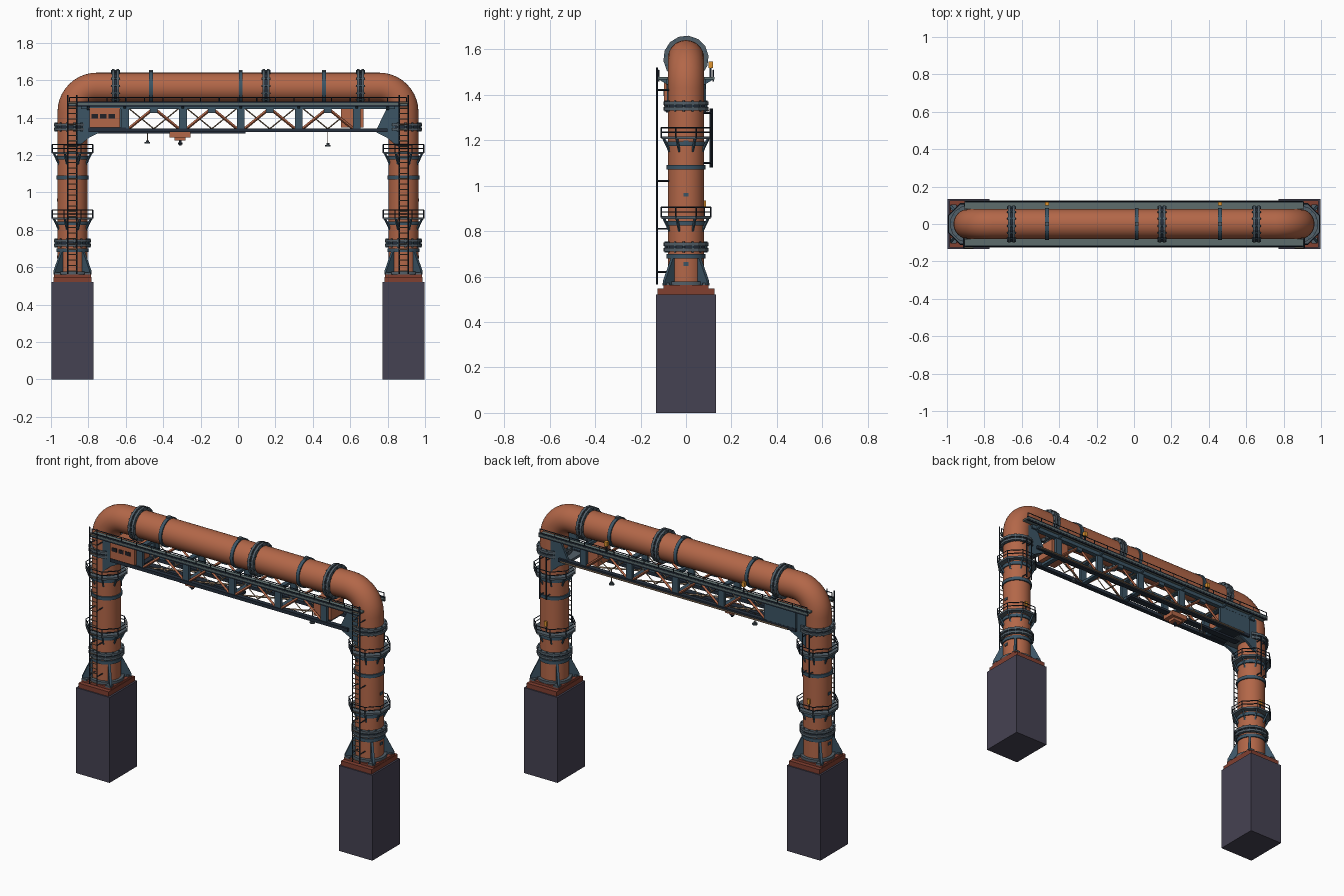
import bpy, bmesh
from math import sin, cos, pi, radians
from mathutils import Vector as V

if "Cube" in bpy.data.objects:
    bpy.data.objects.remove(bpy.data.objects["Cube"])

COL = dict(terracotta=(0.45, 0.135, 0.065), blue=(0.045, 0.09, 0.13), slate=(0.085, 0.115, 0.14),
           concrete=(0.06, 0.054, 0.085), brick=(0.22, 0.05, 0.03), navy=(0.018, 0.028, 0.045),
           tan=(0.32, 0.22, 0.14), deck=(0.11, 0.15, 0.15), amber=(0.75, 0.3, 0.03), dark=(0.015, 0.015, 0.02))
MATS, PARTS = {}, {}
for k, c in COL.items():
    MATS[k] = bpy.data.materials.new(k)
    MATS[k].diffuse_color = (*c, 1)


def part(name, mat):
    return PARTS.setdefault(name, (bmesh.new(), mat))[0]


def prism(name, mat, pts, offset):
    """Polygon extruded along an offset vector."""
    bm, off = part(name, mat), V(offset)
    a = [bm.verts.new(V(p) - off / 2) for p in pts]
    b = [bm.verts.new(V(p) + off / 2) for p in pts]
    n = len(pts)
    bm.faces.new(a[::-1])
    bm.faces.new(b)
    for i in range(n):
        bm.faces.new((a[i], a[(i + 1) % n], b[(i + 1) % n], b[i]))


def box(name, mat, x, y, z):
    """Box from (min, max) ranges."""
    zc = (z[0] + z[1]) / 2
    prism(name, mat, [(x[0], y[0], zc), (x[1], y[0], zc), (x[1], y[1], zc), (x[0], y[1], zc)], (0, 0, z[1] - z[0]))


def rod(name, mat, p, q, r, sides=6):
    p, q = V(p), V(q)
    d = (q - p).normalized()
    u = d.orthogonal().normalized()
    w = d.cross(u)
    ph = pi / sides
    m = (p + q) / 2
    prism(name, mat, [m + r * (u * cos(2 * pi * i / sides + ph) + w * sin(2 * pi * i / sides + ph))
                      for i in range(sides)], q - p)


def around(n, r, phase=0.0):
    return [(r * cos(2 * pi * i / n + phase), r * sin(2 * pi * i / n + phase)) for i in range(n)]


LX, R, TOP, BEND = 0.885, 0.08, 1.56, 0.13

# main pipe: one tube swept up, over and down
path = [(-LX, 0.56), (-LX, TOP - BEND)]
path += [(-LX + BEND - BEND * cos(radians(a)), TOP - BEND + BEND * sin(radians(a))) for a in range(9, 91, 9)]
path += [(-x, z) for x, z in path[::-1]]
bm = part("main_pipe", "terracotta")
rings = []
for i, (x, z) in enumerate(path):
    a, b = path[max(i - 1, 0)], path[min(i + 1, len(path) - 1)]
    if i in (0, 1):
        t = V((0, 0, 1))
    elif i >= len(path) - 2:
        t = V((0, 0, -1))
    elif abs(z - TOP) < 1e-4:
        t = V((1, 0, 0))
    else:
        t = V((b[0] - a[0], 0, b[1] - a[1])).normalized()
    n = V((-t.z, 0, t.x))
    rings.append([bm.verts.new(V((x, 0, z)) + n * c + V((0, s, 0))) for c, s in around(32, R)])
for a, b in zip(rings, rings[1:]):
    for i in range(32):
        bm.faces.new((a[i], b[i], b[(i + 1) % 32], a[(i + 1) % 32]))


def flange(c, axis):
    """Bolted pair of collars."""
    c, axis = V(c), V(axis)
    for s in (-1, 1):
        rod("flanges", "slate", c + axis * (s * 0.012 - 0.007), c + axis * (s * 0.012 + 0.007), 0.1, 14)
    rod("flange_gaskets", "navy", c - axis * 0.006, c + axis * 0.006, 0.09, 24)
    u = axis.orthogonal().normalized()
    w = axis.cross(u)
    for a, b in around(14, 0.091):
        p = c + u * a + w * b
        rod("flange_bolts", "blue", p - axis * 0.024, p + axis * 0.024, 0.005)


def band(c, axis):
    c, axis = V(c), V(axis)
    rod("pipe_bands", "blue", c - axis * 0.01, c + axis * 0.01, 0.087, 32)


for x in (-0.655, 0.15, 0.655):
    flange((x, 0, TOP), (1, 0, 0))
for x in (-0.465, 0.015, 0.46):
    band((x, 0, TOP), (1, 0, 0))
    box("band_lugs", "slate", (x - 0.01, x + 0.01), (-0.012, 0.012), (1.64, 1.655))

# the two legs
for s in (-1, 1):
    X = s * LX
    box("foundation_blocks", "concrete", (X - 0.113, X + 0.113), (-0.133, 0.133), (0, 0.52))
    box("plinths", "brick", (X - 0.102, X + 0.102), (-0.126, 0.126), (0.52, 0.548))
    box("plinth_caps", "brick", (X - 0.1, X + 0.1), (-0.1, 0.1), (0.548, 0.562))
    rod("base_rings", "slate", (X, 0, 0.56), (X, 0, 0.578), 0.098, 24)
    for z in (0.73, 1.35):
        flange((X, 0, z), (0, 0, 1))
    for z in (0.69, 1.08):
        band((X, 0, z), (0, 0, 1))
    # diagonal base gussets
    for k in range(4):
        a = pi / 4 + k * pi / 2
        d, t = V((cos(a), sin(a), 0)), V((-sin(a), cos(a), 0))
        o = V((X, 0, 0))
        prism("base_gussets", "blue", [o + d * r + V((0, 0, z)) for r, z in
              ((0.07, 0.562), (0.137, 0.562), (0.137, 0.58), (0.088, 0.68), (0.07, 0.68))], t * 0.014)
        box("gusset_feet", "slate", *[(c - 0.016, c + 0.016) for c in (X + 0.125 * d.x * 0.9, 0.125 * d.y)],
            (0.56, 0.572))
    # service platforms with rails and brackets
    for z in (0.86, 1.21):
        pts = [(X + a, b) for a, b in around(8, 0.117, pi / 8)]
        prism("platform_decks", "slate", [(a, b, z) for a, b in pts], (0, 0, 0.012))
        rod("platform_collars", "blue", (X, 0, z - 0.035), (X, 0, z - 0.015), 0.087, 32)
        for i, (a, b) in enumerate(pts):
            c, d = pts[(i + 1) % 8]
            rod("platform_posts", "navy", (a, b, z), (a, b, z + 0.045), 0.003, 4)
            for h in (0.024, 0.045):
                rod("platform_rails", "navy", (a, b, z + h), (c, d, z + h), 0.003, 4)
            e, f = X + (a - X) * 0.66, b * 0.66
            rod("platform_brackets", "blue", (X + (a - X) * 0.92, b * 0.92, z), (e, f, z - 0.06), 0.006, 4)
    # front ladder
    for dx in (-0.024, 0.024):
        rod("ladder_rails", "navy", (X + dx, -0.128, 0.565), (X + dx, -0.128, 1.52), 0.004, 4)
        for z in (0.62, 0.81, 1.02, 1.42):
            rod("ladder_standoffs", "navy", (X + dx, -0.128, z), (X + dx, -0.07, z), 0.004, 4)
    for i in range(32):
        z = 0.58 + i * 0.029
        rod("ladder_rungs", "tan", (X - 0.024, -0.128, z), (X + 0.024, -0.128, z), 0.003, 4)
    # inspection covers, back conduits, leg lamp
    for z in (0.655, 0.96, 1.19):
        box("inspection_covers", "blue", (X + s * 0.076 - 0.008, X + s * 0.076 + 0.008), (-0.012, 0.012),
            (z - 0.008, z + 0.008))
    for dx, y in ((-0.02, 0.108), (0.02, 0.115)):
        rod("conduits", "navy", (X + dx, y, 1.08), (X + dx, y, 1.34), 0.004)
        for z in (1.1, 1.32):
            rod("conduit_clips", "navy", (X + dx, y, z), (X + dx, 0.07, z), 0.004, 4)
    rod("lamp_posts", "navy", (X, 0.08, 0.86), (X, 0.08, 0.91), 0.004)
    box("warning_lamps", "amber", (X - 0.009, X + 0.009), (0.071, 0.089), (0.905, 0.935))
    # knee brackets joining leg and truss
    for y in (-0.07, 0.07):
        prism("knee_brackets", "blue", [(s * x, y, z) for x, z in
              ((0.86, 1.46), (0.8, 1.46), (0.74, 1.335), (0.74, 1.32), (0.8, 1.29), (0.86, 1.24))], (0, 0.014, 0))
    box("knee_plates", "slate", sorted((s * 0.74, s * 0.86)), (-0.077, 0.077), (1.32, 1.335))

# truss girder below the pipe
POSTS = [-0.605, -0.295, 0.015, 0.325, 0.635]
for y in (-0.075, 0.075):
    box("truss_top_chords", "blue", (-0.84, 0.84), (y - 0.014, y + 0.014), (1.445, 1.468))
    box("truss_bottom_chords", "navy", (-0.8, 0.8), (y - 0.014, y + 0.014), (1.322, 1.342))
    for i, x in enumerate(POSTS):
        box("truss_posts", "blue", (x - 0.021, x + 0.021), (y - 0.009, y + 0.009), (1.335, 1.455))
        if i < 4:
            m = x + 0.155
            for e in (x + 0.02, x + 0.29):
                rod("truss_diagonals", "terracotta", (e, y, 1.34), (m, y, 1.45), 0.008, 4)
                rod("truss_thin_braces", "tan", (m, y * 0.7, 1.34), (e, y * 0.7, 1.45), 0.0035, 4)
            box("truss_nodes", "blue", (m - 0.02, m + 0.02), (y - 0.011, y + 0.011), (1.425, 1.455))
for i, x in enumerate(POSTS):
    for z in (1.333, 1.455):
        box("truss_cross_ties", "blue", (x - 0.014, x + 0.014), (-0.075, 0.075), (z - 0.008, z + 0.008))
    if i < 4:
        rod("truss_floor_braces", "tan", (x, -0.07, 1.333), (POSTS[i + 1], 0.07, 1.333), 0.005, 4)

# control cabin, rear panel, second cabinet
box("control_cabin", "terracotta", (-0.795, -0.63), (-0.096, 0.05), (1.347, 1.452))
for x in (-0.765, -0.72, -0.675):
    box("cabin_windows", "dark", (x - 0.017, x + 0.017), (-0.099, -0.09), (1.395, 1.418))
box("rear_panel", "blue", (-0.8, -0.6), (0.05, 0.088), (1.335, 1.455))
box("cabin_floor", "navy", (-0.8, -0.6), (-0.085, 0.085), (1.325, 1.346))
box("equipment_cabinet", "terracotta", (0.55, 0.67), (-0.06, 0.06), (1.347, 1.445))

# walkways on both sides with handrails and brackets
for s in (-1, 1):
    y0, y1 = sorted((s * 0.08, s * 0.125))
    yo = s * 0.12
    box("walkway_decks", "deck", (-0.905, 0.905), (y0, y1), (1.467, 1.477))
    box("walkway_edges", "navy", (-0.905, 0.905), (yo - 0.004, yo + 0.004), (1.458, 1.485))
    rod("handrails", "navy", (-0.9, yo, 1.508), (0.9, yo, 1.508), 0.003, 4)
    for i in range(19):
        x = -0.9 + i * 0.1
        rod("handrail_posts", "navy", (x, yo, 1.475), (x, yo, 1.508), 0.003, 4)
    for x in POSTS + [-0.8, 0.8]:
        prism("walkway_brackets", "blue", [(x, s * 0.075, 1.468), (x, s * 0.122, 1.468), (x, s * 0.075, 1.44)],
              (0.012, 0, 0))
for x in (-0.465, 0.46):
    rod("lamp_posts", "navy", (x, 0.108, 1.475), (x, 0.108, 1.52), 0.005)
    box("warning_lamps", "amber", (x - 0.01, x + 0.01), (0.098, 0.118), (1.518, 1.545))

# runway rail, hoist trolley, hanging lamps, service line
box("hoist_rail", "navy", (-0.78, 0.04), (-0.02, 0.02), (1.314, 1.328))
box("hoist_trolley", "terracotta", (-0.365, -0.255), (-0.04, 0.04), (1.293, 1.322))
box("hoist_drum", "terracotta", (-0.34, -0.28), (-0.025, 0.025), (1.277, 1.295))
rod("hoist_hook", "navy", (-0.31, 0, 1.28), (-0.31, 0, 1.252), 0.007)
rod("hoist_hook", "navy", (-0.322, 0, 1.262), (-0.298, 0, 1.262), 0.006)
for x, z in ((-0.485, 1.265), (0.48, 1.25)):
    rod("lamp_cables", "tan", (x, 0.03, z), (x, 0.03, 1.335), 0.0025, 4)
    rod("lamp_shades", "slate", (x, 0.03, z - 0.004), (x, 0.03, z + 0.004), 0.015, 10)
    rod("lamp_shades", "slate", (x, 0.03, z + 0.004), (x, 0.03, z + 0.013), 0.008, 10)
rod("service_line", "tan", (-0.75, 0.096, 1.33), (0.78, 0.096, 1.33), 0.005)

# turn every collected part into an object
for name, (bm, mat) in PARTS.items():
    bmesh.ops.recalc_face_normals(bm, faces=bm.faces)
    me = bpy.data.meshes.new(name)
    bm.to_mesh(me)
    bm.free()
    me.materials.append(MATS[mat])
    ob = bpy.data.objects.new(name, me)
    bpy.context.collection.objects.link(ob)
    ob.select_set(True)
    bpy.context.view_layer.objects.active = ob
bpy.ops.object.shade_smooth_by_angle(angle=radians(20))

for m in bpy.data.materials:
    if m.users and not m.is_grease_pencil:
        m.use_nodes = True
        m.node_tree.nodes["Principled BSDF"].inputs["Base Color"].default_value = m.diffuse_color
